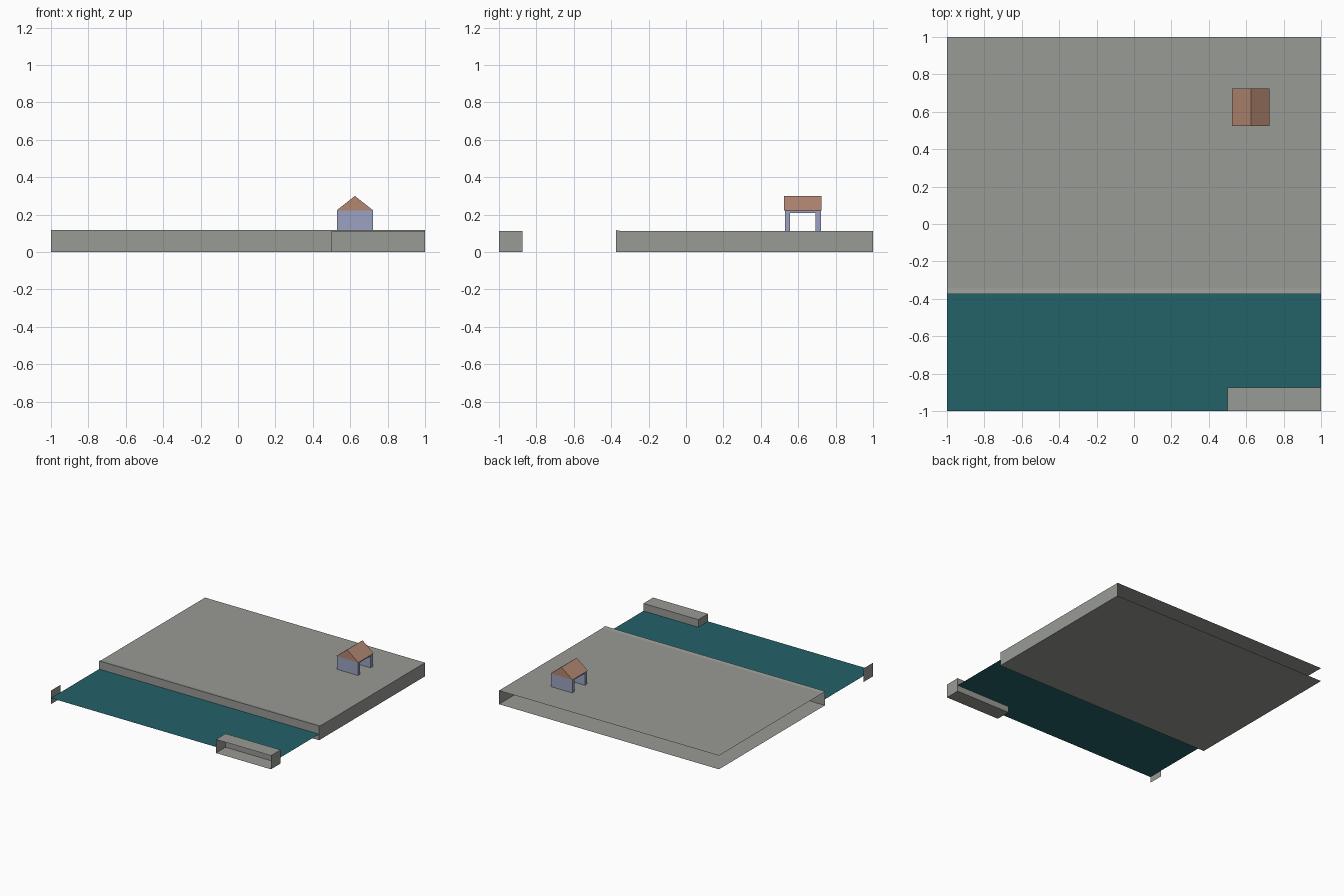
import bpy, bmesh
from mathutils import Vector

cube = bpy.data.objects.get("Cube")
if cube:
    bpy.data.objects.remove(cube, do_unlink=True)


def material(name, rgb):
    # sRGB bytes to linear
    col = [((c / 255 + 0.055) / 1.055) ** 2.4 for c in rgb] + [1.0]
    m = bpy.data.materials.new(name)
    m.use_nodes = True
    m.diffuse_color = col
    bsdf = next(n for n in m.node_tree.nodes if n.type == 'BSDF_PRINCIPLED')
    bsdf.inputs["Base Color"].default_value = col
    bsdf.inputs["Roughness"].default_value = 0.9
    return m


stone = material("stone_grey", (153, 155, 149))
water = material("water_teal", (36, 98, 104))
plaster = material("wall_lavender", (155, 162, 193))
tiles = material("roof_clay", (178, 135, 113))


def finish(name, bm, mat):
    mesh = bpy.data.meshes.new(name)
    bm.to_mesh(mesh)
    bm.free()
    mesh.materials.append(mat)
    obj = bpy.data.objects.new(name, mesh)
    bpy.context.collection.objects.link(obj)
    return obj


def box_mesh(lo, hi, open_sides=()):
    """Box between two corners, leaving out faces that point along open_sides."""
    lo, hi = Vector(lo), Vector(hi)
    bm = bmesh.new()
    bmesh.ops.create_cube(bm, size=1)
    for v in bm.verts:
        v.co = (lo + hi) / 2 + v.co * (hi - lo)
    bm.normal_update()
    drop = [f for f in bm.faces
            if any(f.normal.dot(Vector(d)) > 0.9 for d in open_sides)]
    bmesh.ops.delete(bm, geom=drop, context='FACES')
    return bm


def sheet(name, points, mat):
    bm = bmesh.new()
    bm.faces.new([bm.verts.new(p) for p in points])
    return finish(name, bm, mat)


BACK, FRONT, RIGHT = (0, 1, 0), (0, -1, 0), (-1, 0, 0)
SHORE, PIER, DECK, SEA = -0.375, -0.875, 0.112, 0.05

# Quay: open at the back and right edges, with a slightly raised front lip
bm = box_mesh((-1, SHORE, 0), (1, 1, DECK), (BACK, RIGHT))
bmesh.ops.bisect_plane(bm, geom=bm.verts[:] + bm.edges[:] + bm.faces[:],
                       plane_co=(0, SHORE + 0.03, 0), plane_no=BACK)
for v in bm.verts:
    if v.co.y < SHORE + 0.01 and v.co.z > SEA:
        v.co.z += 0.005
finish("quay", bm, stone)

# Far bank: short block open at the front, and its end wall on the other edge
finish("far_bank", box_mesh((0.5, -1, 0), (1, PIER, DECK), (FRONT,)), stone)
sheet("far_bank_end", [(-1, -1, 0), (-1, PIER, 0), (-1, PIER, DECK), (-1, -1, DECK)], stone)

# Canal surface, stepping around the far bank
sheet("canal_water", [(-1, -1, SEA), (0.5, -1, SEA), (0.5, PIER, SEA),
                      (1, PIER, SEA), (1, SHORE, SEA), (-1, SHORE, SEA)], water)

# Shelter: front and back walls joined by a ceiling slab
CX = CY = 0.625
HALF, EAVE, RIDGE = 0.096, 0.221, 0.3
for name, side in (("front_wall", -1), ("back_wall", 1)):
    ys = sorted((CY + side * 0.068, CY + side * HALF))
    finish(name, box_mesh((CX - HALF, ys[0], DECK), (CX + HALF, ys[1], EAVE)), plaster)
finish("ceiling", box_mesh((CX - HALF, CY - 0.068, 0.21),
                           (CX + HALF, CY + 0.068, EAVE)), plaster)

# Gabled roof: extruded triangle
bm = bmesh.new()
gable = bm.faces.new([bm.verts.new((CX + dx, CY - 0.1, z))
                      for dx, z in ((-0.1, EAVE), (0.1, EAVE), (0, RIDGE))])
ext = bmesh.ops.extrude_face_region(bm, geom=[gable], use_keep_orig=True)
bmesh.ops.translate(bm, vec=(0, 0.2, 0),
                    verts=[g for g in ext["geom"] if isinstance(g, bmesh.types.BMVert)])
bmesh.ops.recalc_face_normals(bm, faces=bm.faces[:])
finish("roof", bm, tiles)
